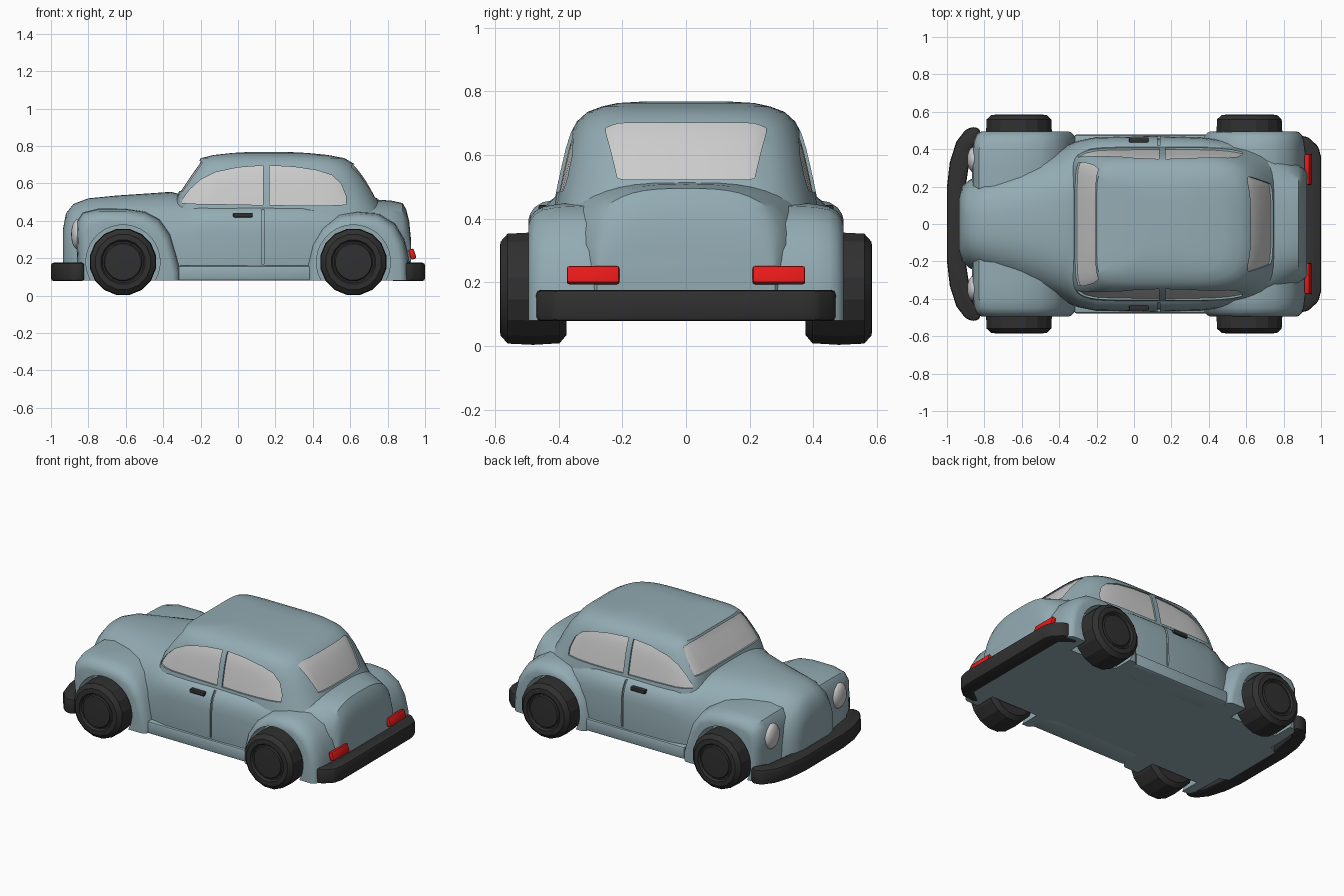
import bpy, bmesh
from math import sin, cos, pi, radians
from mathutils import Vector
from mathutils.bvhtree import BVHTree

if "Cube" in bpy.data.objects:
    bpy.data.objects.remove(bpy.data.objects["Cube"])


def paint(name, col):
    m = bpy.data.materials.new(name)
    m.diffuse_color = (*col, 1)
    m.use_nodes = True
    m.node_tree.nodes["Principled BSDF"].inputs["Base Color"].default_value = m.diffuse_color
    return m


BLUE = paint("body_blue", (0.29, 0.41, 0.45))
BLACK = paint("rubber_black", (0.03, 0.03, 0.03))
RED = paint("lamp_red", (0.8, 0.01, 0.01))


def loft(name, rings, mat=None):
    """Skin a list of equal closed rings and cap both ends."""
    bm = bmesh.new()
    rows = [[bm.verts.new(p) for p in r] for r in rings]
    n = len(rows[0])
    for a, b in zip(rows, rows[1:]):
        for i in range(n):
            bm.faces.new((a[i], a[(i + 1) % n], b[(i + 1) % n], b[i]))
    bm.faces.new(rows[0])
    bm.faces.new(rows[-1])
    bmesh.ops.recalc_face_normals(bm, faces=bm.faces)
    me = bpy.data.meshes.new(name)
    bm.to_mesh(me)
    bm.free()
    ob = bpy.data.objects.new(name, me)
    bpy.context.collection.objects.link(ob)
    if mat:
        me.materials.append(mat)
    return ob


def apply_mods(ob):
    bpy.context.view_layer.objects.active = ob
    for m in list(ob.modifiers):
        bpy.ops.object.modifier_apply(modifier=m.name)


def mirror(ob):
    m = ob.modifiers.new("mirror", 'MIRROR')
    m.use_axis = (False, True, False)
    m.use_mirror_merge = False
    apply_mods(ob)
    return ob


def cut(ob, cutter):
    m = ob.modifiers.new("cut", 'BOOLEAN')
    m.operation, m.solver, m.object = 'DIFFERENCE', 'EXACT', cutter
    apply_mods(ob)


def bevel(ob, w, seg=2):
    m = ob.modifiers.new("bevel", 'BEVEL')
    m.width, m.segments = w, seg
    apply_mods(ob)
    return ob


def smooth(ob, deg=35):
    bpy.ops.object.select_all(action='DESELECT')
    ob.select_set(True)
    bpy.context.view_layer.objects.active = ob
    bpy.ops.object.shade_smooth_by_angle(angle=radians(deg))


def spow(v, e):
    return (1 if v >= 0 else -1) * abs(v) ** e


def lathe(name, cx, cz, prof, n, mat=None):
    return loft(name, [[(cx + r * cos(2 * pi * (i + .5) / n), y, cz + r * sin(2 * pi * (i + .5) / n))
                        for i in range(n)] for y, r in prof], mat)


def box(name, c, s, mat, rot=0):
    x, y, z = (v / 2 for v in s)
    sq = ((-x, -z), (x, -z), (x, z), (-x, z))
    ring = [(a * cos(rot) + b * sin(rot), b * cos(rot) - a * sin(rot)) for a, b in sq]
    return loft(name, [[(c[0] + a, c[1] + k, c[2] + b) for a, b in ring] for k in (-y, y)], mat)


def tree(ob):
    return BVHTree.FromPolygons([v.co.copy() for v in ob.data.vertices],
                                [p.vertices[:] for p in ob.data.polygons])


def panel(name, bvh, axis, sgn, cols, out, inn, rows=8):
    """Slab that follows a surface; cols are (across, z_low, z_high)."""
    d = Vector((sgn, 0, 0)) if axis == 'x' else Vector((0, sgn, 0))
    rings = []
    for a, lo, hi in cols:
        pts = []
        for k in range(rows + 1):
            p = Vector((0, a, 0)) if axis == 'x' else Vector((a, 0, 0))
            p.z = lo + (hi - lo) * k / rows
            hit = bvh.ray_cast(p + d * 2, -d)[0] or bvh.find_nearest(p + d)[0]
            pts.append(hit)
        rings.append([p + d * out for p in pts] + [p + d * inn for p in reversed(pts)])
    return loft(name, rings)


# Lower body: hood, waist and trunk sections (x, half width, top z, squareness)
stations = [(-.935, .14, .36, 2.5), (-.92, .20, .44, 2.5), (-.88, .235, .49, 2.5), (-.8, .27, .52, 2.6),
            (-.65, .32, .535, 2.6), (-.5, .37, .545, 2.7), (-.36, .42, .555, 2.8), (-.3, .445, .54, 3.5),
            (-.2, .465, .51, 5), (.1, .47, .51, 5), (.35, .465, .51, 5), (.55, .44, .51, 4),
            (.72, .40, .515, 3.2), (.82, .35, .508, 3), (.88, .32, .495, 3), (.9, .30, .46, 3),
            (.915, .29, .40, 3), (.925, .28, .30, 3)]
rings = []
for x, w, zt, n in stations:
    r = [(x, w * spow(cos(pi * i / 24), 2 / n), .2 + (zt - .2) * abs(sin(pi * i / 24)) ** (2 / n))
         for i in range(25)]
    rings.append(r + [(x, -w * .98, .08), (x, w * .98, .08)])
lower = loft("lower_body", rings, BLUE)

# Cabin: plan rings (z, front x, rear x, half width)
levels = [(.42, -.35, .80, .42), (.50, -.335, .755, .405), (.56, -.315, .725, .392), (.62, -.275, .69, .378),
          (.67, -.24, .655, .362), (.705, -.215, .62, .343), (.735, -.20, .57, .31), (.752, -.13, .48, .265),
          (.763, -.03, .37, .215), (.768, .06, .27, .13)]
rings = []
for z, x0, x1, w in levels:
    r = []
    for i in range(48):
        t = 2 * pi * (i + .5) / 48
        e = 2 / (8 if cos(t) < 0 else 4)
        r.append(((x0 + x1) / 2 + (x1 - x0) / 2 * spow(cos(t), e), w * spow(sin(t), e), z))
    rings.append(r)
cabin = loft("cabin", rings, BLUE)


def both(half):
    return [(-a, l, h) for a, l, h in reversed(half)] + half


# Windows: recess cut in the cabin with a glass slab inside
glass = [
    ("windshield", 'x', -1, both([(.12, .56, .722), (.25, .56, .72), (.295, .56, .712),
                                  (.315, .56, .67), (.33, .56, .60)])),
    ("rear_window", 'x', 1, both([(.10, .522, .70), (.19, .522, .70), (.215, .527, .698),
                                  (.235, .61, .692), (.252, .672, .684)])),
    ("front_side_window", 'y', 1, [(-.30, .495, .51), (-.26, .493, .565), (-.2, .49, .62), (-.12, .49, .66),
                                   (0, .487, .685), (.133, .485, .695)]),
    ("rear_side_window", 'y', 1, [(.168, .485, .695), (.3, .482, .688), (.42, .482, .67), (.5, .483, .645),
                                  (.55, .485, .60), (.578, .488, .53)])]
bvh = tree(cabin)
cutters = []
for name, ax, s, cols in glass:
    c = panel("cutter", bvh, ax, s, cols, .03, -.014)
    g = panel(name, bvh, ax, s, cols, -.010, -.03)
    if ax == 'y':
        mirror(c)
        mirror(g)
    smooth(g)
    cutters.append(c)
for c in cutters:
    cut(cabin, c)

# Door seam
seam = mirror(panel("cutter", tree(lower), 'y', 1, [(.126, .17, .46), (.138, .17, .46)], .03, -.012))
cut(lower, seam)
cutters.append(seam)

# Fenders: side profile swelled inward at the outer rim, with wheel arches
front = [(-.855, .08), (-.865, .3), (-.86, .40), (-.83, .445), (-.75, .465), (-.6, .465), (-.5, .45),
         (-.42, .41), (-.36, .33), (-.325, .22), (-.30, .13), (-.30, .08)]
rear = [(.36, .08), (.36, .16), (.39, .28), (.45, .37), (.54, .435), (.64, .45), (.75, .44), (.84, .385),
        (.89, .3), (.915, .2), (.92, .08)]
swell = [(.12, 1), (.30, 1), (.40, .99), (.45, .965), (.475, .925), (.49, .87), (.495, .82)]
for name, prof, cx, wx in (("front_fenders", front, -.58, -.615), ("rear_fenders", rear, .635, .617)):
    f = loft(name, [[(cx + (x - cx) * s, y, .08 + (z - .08) * s) for x, z in prof] for y, s in swell], BLUE)
    arch = lathe("cutter", wx, .18, [(.36, .198), (.7, .198)], 32)
    cut(f, arch)
    mirror(f)
    cut(lower, mirror(arch))
    cutters.append(arch)
    smooth(f, 40)
    # Wheels
    tyre = [(.375, .11), (.375, .148), (.397, .175), (.48, .18), (.56, .176), (.583, .15), (.585, .12),
            (.572, .112), (.572, .104), (.58, .098), (.582, .05)]
    wheel = mirror(lathe(name.split("_")[0] + "_wheels", wx, .18, tyre, 16, BLACK))
    smooth(wheel, 20)
smooth(lower)
smooth(cabin)

# Running boards
smooth(mirror(bevel(box("running_boards", (.04, .40, .12), (.72, .155, .08), BLUE), .012)))

# Bumpers: half outlines in plan, mirrored
bumpers = {"front_bumper": [(-1, .2), (-.985, .33), (-.95, .44), (-.90, .505), (-.86, .52), (-.825, .51),
                            (-.82, .48), (-.87, .40), (-.9, .2)],
           "rear_bumper": [(1, .36), (.985, .415), (.93, .465), (.84, .48), (.81, .45), (.9, .38)]}
for name, half in bumpers.items():
    ring = half + [(x, -y) for x, y in reversed(half)]
    smooth(bevel(loft(name, [[(x, y, z) for x, y in ring] for z in (.078, .176)], BLACK), .014))

# Headlights
bpy.ops.mesh.primitive_uv_sphere_add(segments=20, ring_count=12)
lamp = bpy.context.object
lamp.name = "headlights"
for v in lamp.data.vertices:
    v.co = (-.858 + v.co.x * .034, .345 + v.co.y * .068, .328 + v.co.z * .08)
smooth(mirror(lamp))

# Tail lights and door handles
smooth(mirror(bevel(box("tail_lights", (.932, .292, .222), (.03, .165, .056), RED, -.3), .008)))
smooth(mirror(bevel(box("door_handles", (.026, .447, .431), (.105, .032, .024), BLACK), .006)))

for c in cutters:
    bpy.data.objects.remove(c)
